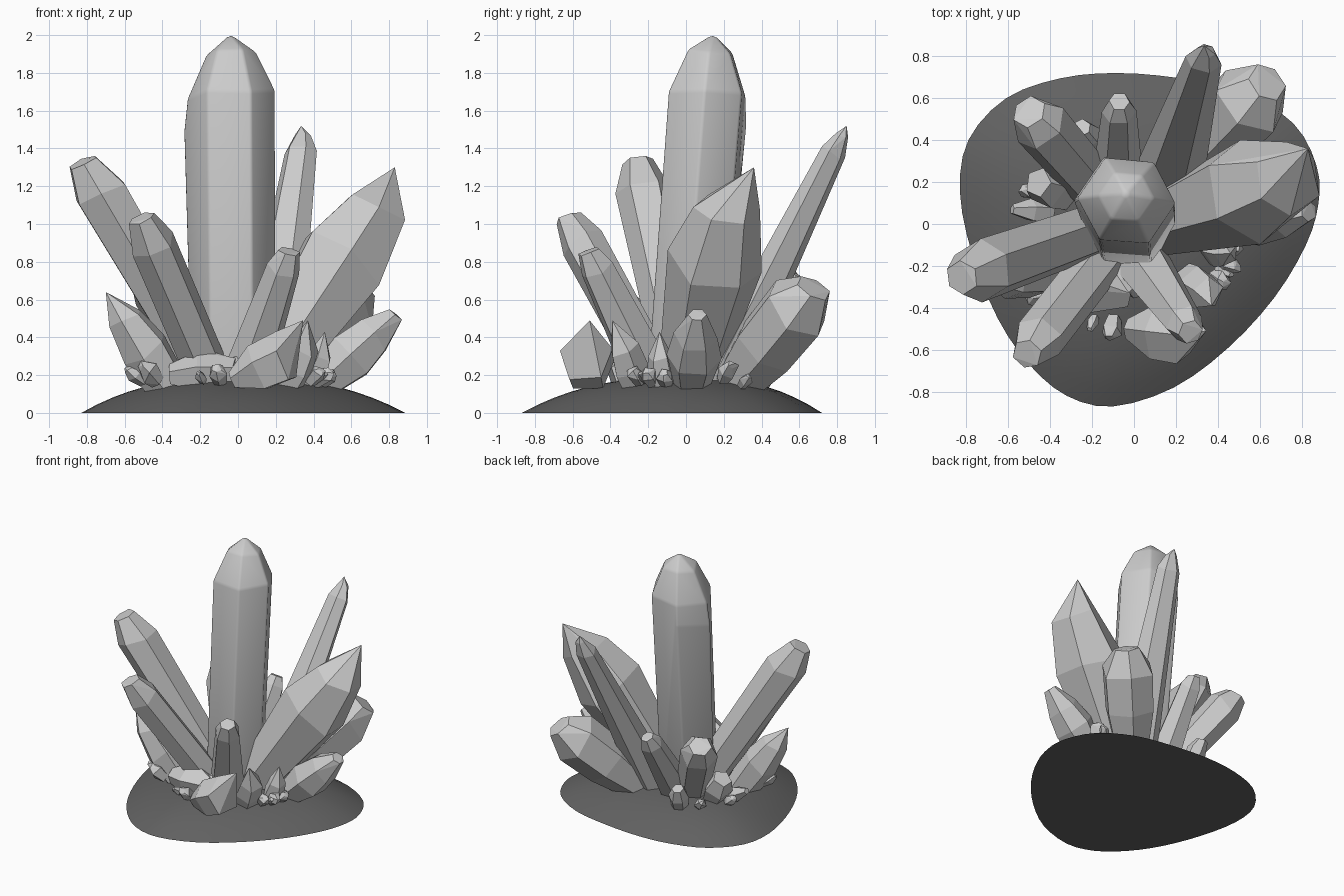
import bpy, bmesh, math, random
from mathutils import Vector

if "Cube" in bpy.data.objects:
    bpy.data.objects.remove(bpy.data.objects["Cube"])


def finish(name, bm):
    mesh = bpy.data.meshes.new(name)
    bm.to_mesh(mesh)
    bm.free()
    ob = bpy.data.objects.new(name, mesh)
    bpy.context.collection.objects.link(ob)
    return ob


def smooth(ob, degrees):
    bpy.ops.object.select_all(action='DESELECT')
    ob.select_set(True)
    bpy.context.view_layer.objects.active = ob
    bpy.ops.object.shade_smooth_by_angle(angle=math.radians(degrees))


def crystal(name, base, tip, rings, sides=6, turn=0.0, flat=1.0, peak=None, rough=0.04, bevel=0.0, seed=4):
    """Faceted shard: hull around rings of (fraction along axis, radius)."""
    rnd = random.Random(seed)
    a, b = Vector(base), Vector(tip)
    axis = (b - a).normalized()
    side = axis.cross(Vector((0, 0, 1))).normalized()
    up = side.cross(axis)
    wobble = [rnd.uniform(1 - rough, 1 + rough) for _ in range(sides)]
    bm = bmesh.new()
    for t, r in rings:
        for i in range(sides):
            ang = turn + math.tau * i / sides
            rr = r * wobble[i]
            # stagger the shoulder so facets meet at uneven heights
            lift = rnd.uniform(-rough, rough) * r * 4 if t > 0.5 else 0
            bm.verts.new(a.lerp(b, t) + side * math.cos(ang) * rr
                         + up * math.sin(ang) * rr * flat + axis * lift)
    if peak:
        bm.verts.new(peak)
    bmesh.ops.convex_hull(bm, input=bm.verts[:])
    loose = [v for v in bm.verts if not v.link_faces]
    bmesh.ops.delete(bm, geom=loose, context='VERTS')
    bmesh.ops.dissolve_limit(bm, angle_limit=math.radians(7), verts=bm.verts[:], edges=bm.edges[:])
    if bevel:
        bmesh.ops.bevel(bm, geom=bm.edges[:], offset=bevel, segments=2, profile=0.5, affect='EDGES')
    bmesh.ops.recalc_face_normals(bm, faces=bm.faces[:])
    ob = finish(name, bm)
    if bevel:
        smooth(ob, 35)
    return ob


# Rock base: shallow dome over a rounded, uneven outline
outline = [(-.83, .15), (-.79, .40), (-.61, .60), (-.35, .695), (-.08, .72), (.22, .695),
           (.52, .63), (.76, .48), (.87, .28), (.88, .10), (.82, -.10), (.67, -.35),
           (.45, -.59), (.19, -.78), (-.10, -.87), (-.32, -.82), (-.50, -.67),
           (-.65, -.45), (-.77, -.15)]
pts = [Vector(p) for p in outline]
n, loop = len(pts), []
for i in range(n):
    p0, p1, p2, p3 = (pts[(i + k - 1) % n] for k in range(4))
    for s in range(3):
        t = s / 3
        loop.append(0.5 * (2 * p1 + (p2 - p0) * t + (2 * p0 - 5 * p1 + 4 * p2 - p3) * t * t
                           + (3 * p1 - p0 - 3 * p2 + p3) * t ** 3))
bm = bmesh.new()
steps, previous = 10, None
for k in range(steps):
    f = 1 - k / steps
    ring = [bm.verts.new((p.x * f, p.y * f, 0.19 * (1 - f ** 2.5))) for p in loop]
    if previous:
        for i in range(len(ring)):
            j = (i + 1) % len(ring)
            bm.faces.new((previous[i], previous[j], ring[j], ring[i]))
    else:
        bm.faces.new(ring)
    previous = ring
top = bm.verts.new((0, 0, 0.19))
for i in range(len(previous)):
    bm.faces.new((previous[i], previous[(i + 1) % len(previous)], top))
bmesh.ops.recalc_face_normals(bm, faces=bm.faces[:])
base = finish("rock_base", bm)
smooth(base, 40)
mat = bpy.data.materials.new("dark_rock")
mat.diffuse_color = (0.12, 0.12, 0.12, 1)
mat.use_nodes = True
mat.node_tree.nodes["Principled BSDF"].inputs["Base Color"].default_value = mat.diffuse_color
base.data.materials.append(mat)

# Tall centre crystal with softened edges
crystal("main_crystal", (-.02, -.015, .08), (-.035, .13, 1.925),
        [(0, .225), (.775, .255), (.87, .235), (.99, .135)], turn=.17,
        flat=.96, peak=(-.04, .145, 2.006), rough=.03, bevel=.012, seed=3)

# Large leaning crystals
crystal("left_crystal", (-.10, -.0, .10), (-.82, -.255, 1.325),
        [(0, .13), (.55, .15), (.87, .155), (1, .085)], turn=.3)
crystal("front_left_crystal", (-.12, -.12, .12), (-.51, -.62, 1.03),
        [(0, .12), (.5, .155), (.85, .125), (1, .075)], turn=.1)
crystal("right_crystal", (.08, -.01, .08), (.735, .215, 1.08),
        [(0, .15), (.35, .22), (.72, .265), (1, .18)], turn=.25, peak=(.83, .36, 1.3))
crystal("back_crystal", (.15, .17, .14), (.345, .825, 1.47),
        [(0, .18), (.4, .155), (.93, .09), (1, .045)], flat=.78, peak=(.335, .85, 1.52))
crystal("front_right_crystal", (.03, -.17, .15), (.27, -.515, .855),
        [(0, .14), (.5, .12), (.87, .095), (1, .06)], turn=.4)
crystal("back_left_crystal", (-.13, .11, .12), (-.50, .535, .75),
        [(0, .12), (.5, .135), (.85, .14), (1, .085)], turn=.2)
crystal("back_small_crystal", (-.08, .18, .12), (-.07, .585, .73),
        [(0, .13), (.5, .12), (.88, .085), (1, .05)])
crystal("back_right_crystal", (.24, .26, .15), (.635, .675, .66),
        [(0, .13), (.4, .19), (.78, .20), (1, .10)], turn=.35)
crystal("right_small_crystal", (.40, .03, .12), (.835, .06, .52),
        [(0, .09), (.45, .15), (.72, .12), (1, .05)], turn=.1)
crystal("left_small_crystal", (-.36, -.18, .12), (-.60, -.26, .50),
        [(0, .12), (.55, .14), (1, .10)], turn=.5, peak=(-.70, -.28, .64))

# Broken shards around the front and sides
crystal("front_boulder", (-.03, -.50, .17), (.24, -.53, .29),
        [(0, .05), (.5, .14), (1, .15)], sides=5, turn=.3, peak=(.345, -.51, .49))
crystal("front_slab", (-.36, -.30, .20), (-.02, -.33, .22),
        [(0, .06), (.45, .12), (1, .07)], sides=5, turn=.3, peak=(-.19, -.27, .34))
crystal("front_chip", (-.02, -.20, .17), (.03, -.32, .27),
        [(0, .10), (.6, .10), (1, .06)], sides=5, turn=.5)
crystal("front_shard", (.25, -.26, .12), (.35, -.33, .34),
        [(0, .08), (.5, .10), (1, .085)], sides=5, peak=(.37, -.39, .49))
crystal("side_shard", (.37, -.12, .12), (.44, -.14, .30),
        [(0, .07), (.5, .08), (1, .065)], sides=5, peak=(.46, -.14, .43))
crystal("left_shard", (-.32, .14, .12), (-.46, .20, .36),
        [(0, .08), (.6, .11), (1, .075)], sides=5)
crystal("left_low_shard", (-.40, .06, .15), (-.58, .07, .24),
        [(0, .06), (.5, .06), (1, .025)], sides=5)
crystal("back_shard", (-.20, .36, .12), (-.25, .46, .32),
        [(0, .06), (.6, .075), (1, .045)], sides=6)

# Pebble-sized crystals on the rock: position, lean distance, size
pebbles = [(-.55, -.26, .20, .06, .045), (-.48, -.33, .21, .06, .06), (-.11, -.51, .20, .06, .05),
           (-.20, -.48, .19, .04, .03), (.42, -.27, .20, .05, .05), (.46, -.20, .19, .06, .045),
           (.48, -.11, .18, .05, .045), (.44, -.23, .19, .05, .03), (.53, .22, .22, .06, .055),
           (.55, .32, .17, .05, .035), (-.38, .36, .19, .06, .045), (-.51, .16, .18, .05, .04)]
for k, (x, y, z, d, r) in enumerate(pebbles):
    out = Vector((x, y, 0)).normalized()
    c = Vector((x, y, z))
    crystal(f"pebble_crystal_{k + 1}", c - out * d - Vector((0, 0, r * .8)),
            c + out * d * .6 + Vector((0, 0, r * .7)),
            [(0, r * .7), (.6, r), (1, r * .5)], sides=5, turn=k, rough=.14, seed=k)
